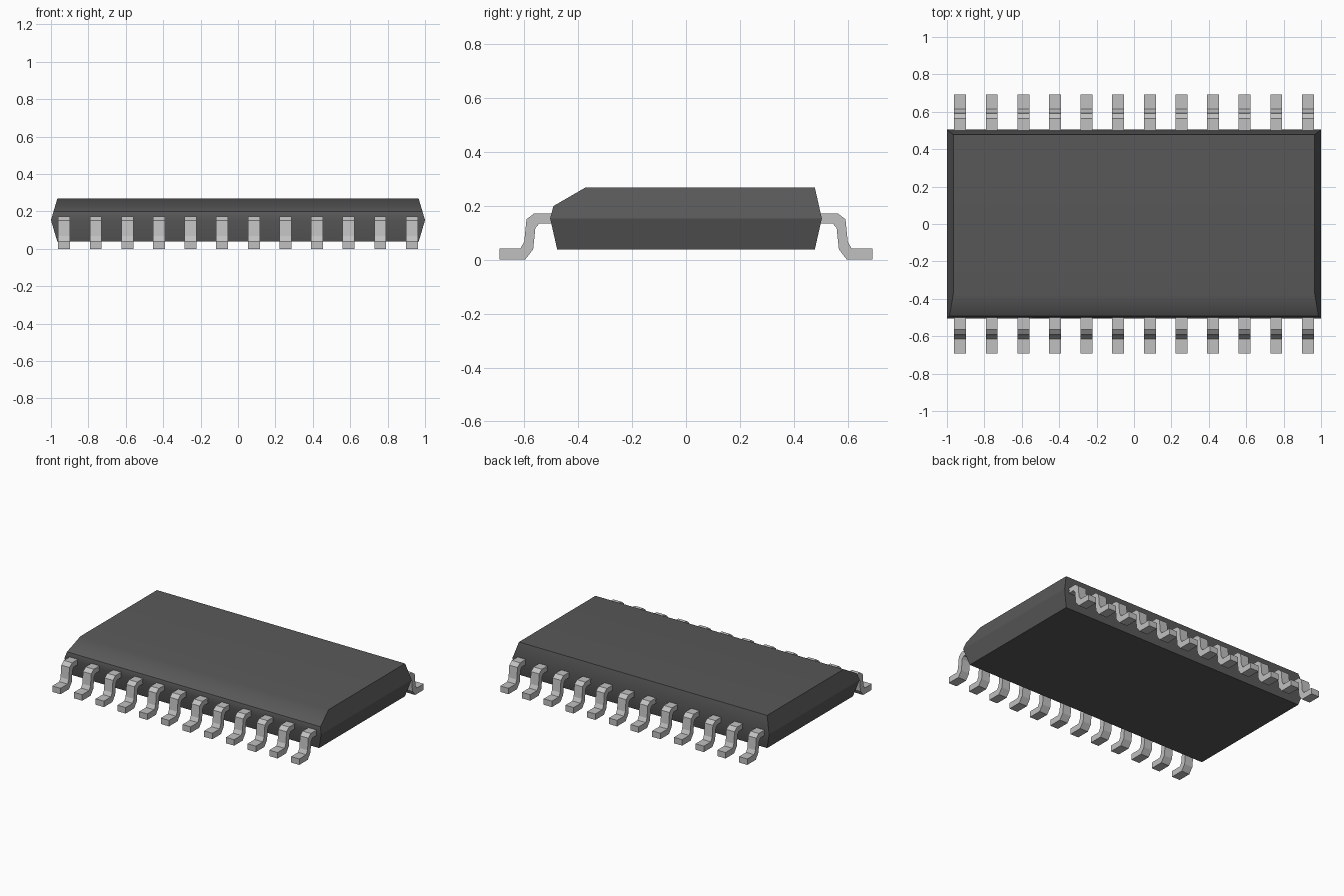
import bpy, bmesh, math

if "Cube" in bpy.data.objects:
    bpy.data.objects.remove(bpy.data.objects["Cube"], do_unlink=True)


def material(name, grey, roughness):
    mat = bpy.data.materials.new(name)
    mat.use_nodes = True
    mat.diffuse_color = (grey, grey, grey, 1)
    bsdf = next(n for n in mat.node_tree.nodes if n.type == 'BSDF_PRINCIPLED')
    bsdf.inputs["Base Color"].default_value = (grey, grey, grey, 1)
    bsdf.inputs["Roughness"].default_value = roughness
    return mat


def extruded_mesh(name, profile, half_width, mat):
    """Extrude a (y, z) profile along x; half_width(z) gives the extent."""
    bm = bmesh.new()
    ends = [[bm.verts.new((s * half_width(z), y, z)) for y, z in profile]
            for s in (-1, 1)]
    n = len(profile)
    for i in range(n):
        j = (i + 1) % n
        bm.faces.new((ends[0][i], ends[0][j], ends[1][j], ends[1][i]))
    return bm, ends


def finish(bm, name, mat):
    bmesh.ops.recalc_face_normals(bm, faces=bm.faces)
    mesh = bpy.data.meshes.new(name)
    bm.to_mesh(mesh)
    bm.free()
    mesh.materials.append(mat)
    return mesh


def add_object(name, mesh):
    obj = bpy.data.objects.new(name, mesh)
    bpy.context.collection.objects.link(obj)
    return obj


black_plastic = material("dark grey plastic", 0.1, 0.6)
tin = material("light grey metal", 0.53, 0.5)

# Package body: bevelled front edge, sides and ends swelling to a mid line
MID, TOP, BOTTOM = 0.153, 0.268, 0.038
body_profile = [(-0.478, BOTTOM), (-0.504, MID), (-0.492, 0.199), (-0.373, TOP),
                (0.478, TOP), (0.504, MID), (0.478, BOTTOM)]
bm, ends = extruded_mesh("package_body", body_profile,
                         lambda z: 1 - 0.034 * abs(z - MID) / (TOP - MID),
                         black_plastic)
for v in ends:
    # split each end cap at the mid line into two flat slanted faces
    bm.faces.new((v[0], v[1], v[5], v[6]))
    bm.faces.new((v[1], v[2], v[3], v[4], v[5]))
body = add_object("package_body", finish(bm, "package_body", black_plastic))
bpy.ops.object.select_all(action='DESELECT')
body.select_set(True)
bpy.context.view_layer.objects.active = body
bpy.ops.object.shade_smooth_by_angle(angle=math.radians(31))
weighted = body.modifiers.new("weighted_normals", 'WEIGHTED_NORMAL')
weighted.keep_sharp = True

# Gull-wing lead: out of the body, down, then out to a flat foot
lead_profile = [(-0.48, 0.172), (-0.563, 0.172), (-0.592, 0.15), (-0.600, 0.068),
                (-0.614, 0.042), (-0.692, 0.042), (-0.692, 0.0), (-0.597, 0.0),
                (-0.567, 0.039), (-0.559, 0.117), (-0.544, 0.135), (-0.48, 0.135)]
bm, ends = extruded_mesh("lead", lead_profile, lambda z: 0.032, tin)
for v in ends:
    # the strip section is closed with quads pairing its two long edges
    for i in range(5):
        bm.faces.new((v[i], v[i + 1], v[10 - i], v[11 - i]))
lead = finish(bm, "lead", tin)

# Twelve leads along each long side
COUNT, PITCH = 12, 0.169
for side, turn in (("front", 0), ("back", math.pi)):
    for i in range(COUNT):
        obj = add_object(f"{side}_lead_{i + 1}", lead)
        obj.location.x = (i - (COUNT - 1) / 2) * PITCH
        obj.rotation_euler.z = turn
